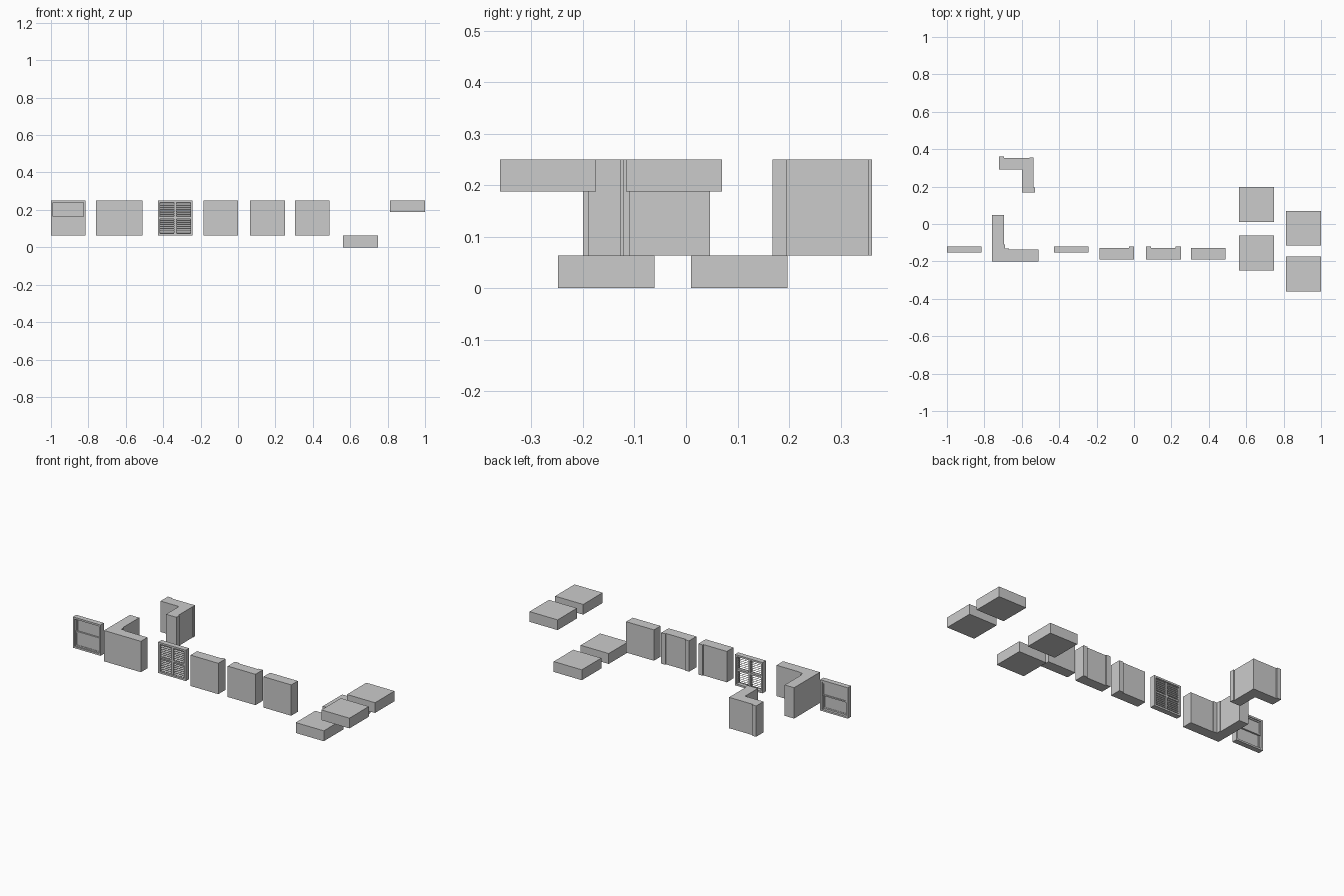
import bpy, bmesh
from mathutils import Matrix, Vector
from math import radians

if "Cube" in bpy.data.objects:
    bpy.data.objects.remove(bpy.data.objects["Cube"])

Z0, Z1 = 0.063, 0.25      # storey bottom and top
TRIM = 0.028              # width of the pilaster strips


def finish(name, bm):
    bmesh.ops.recalc_face_normals(bm, faces=bm.faces)
    me = bpy.data.meshes.new(name)
    bm.to_mesh(me)
    bm.free()
    ob = bpy.data.objects.new(name, me)
    bpy.context.collection.objects.link(ob)
    return ob


def add_box(bm, x0, x1, y0, y1, z0, z1, tilt=0):
    m = (Matrix.Translation(((x0 + x1) / 2, (y0 + y1) / 2, (z0 + z1) / 2))
         @ Matrix.Rotation(tilt, 4, 'X')
         @ Matrix.Diagonal((x1 - x0, y1 - y0, z1 - z0, 1)))
    bmesh.ops.create_cube(bm, size=1, matrix=m)


def box(name, *dims):
    bm = bmesh.new()
    add_box(bm, *dims)
    return finish(name, bm)


def prism(name, outline):
    """Extrude a plan outline over the storey height."""
    bm = bmesh.new()
    f = bm.faces.new([bm.verts.new((x, y, Z0)) for x, y in outline])
    r = bmesh.ops.extrude_face_region(bm, geom=[f])
    verts = [v for v in r['geom'] if isinstance(v, bmesh.types.BMVert)]
    bmesh.ops.translate(bm, verts=verts, vec=Vector((0, 0, Z1 - Z0)))
    return finish(name, bm)


def wall(name, x0, left, right):
    """Straight wall, with optional pilaster strips on its back."""
    x1, y0, y1, yt = x0 + 0.186, -0.190, -0.127, -0.120
    pts = [(x0, y0), (x1, y0)]
    pts += [(x1, yt), (x1 - TRIM, yt), (x1 - TRIM, y1)] if right else [(x1, y1)]
    pts += [(x0 + TRIM, y1), (x0 + TRIM, yt), (x0, yt)] if left else [(x0, y1)]
    prism(name, pts)


def frame(bm, x0, x1, y0, y1, z0, z1, b):
    """Rectangular frame of border b."""
    add_box(bm, x0, x0 + b, y0, y1, z0, z1)
    add_box(bm, x1 - b, x1, y0, y1, z0, z1)
    add_box(bm, x0 + b, x1 - b, y0, y1, z0, z0 + b)
    add_box(bm, x0 + b, x1 - b, y0, y1, z1 - b, z1)


# Straight walls: one strip, two strips, plain
wall("wall_one_strip", -0.185, False, True)
wall("wall_two_strips", 0.064, True, True)
wall("wall_plain", 0.304, False, False)

# Outside corner with a strip in its inner angle
a, b, t = -0.758, -0.200, 0.063
s = 0.005
prism("outer_corner_wall", [
    (a, b), (a + 0.247, b), (a + 0.247, b + t), (a + t + TRIM, b + t),
    (a + t + TRIM, b + t + s), (a + t + s, b + t + s),
    (a + t + s, b + t + TRIM), (a + t, b + t + TRIM),
    (a + t, b + 0.247), (a, b + 0.247)])

# Inside corner with strips at both ends and on the outer edge
x0, x1, y0, y1 = -0.723, -0.530, 0.168, 0.361
d, e = 0.007, 0.006
prism("inner_corner_wall", [
    (x0, y1 - 0.07), (x1 - 0.07, y1 - 0.07), (x1 - 0.07, y0),
    (x1, y0), (x1, y0 + TRIM), (x1 - d, y0 + TRIM), (x1 - d, y1 - TRIM),
    (x1 - e, y1 - TRIM), (x1 - e, y1 - e), (x1 - TRIM, y1 - e),
    (x1 - TRIM, y1 - d), (x0 + TRIM, y1 - d), (x0 + TRIM, y1), (x0, y1)])

# Sash window
bm = bmesh.new()
wx0, wx1, wy0, wy1 = -1.0, -0.815, -0.153, -0.121
zm = 0.161
frame(bm, wx0, wx1, wy0, wy1, Z0, Z1, 0.011)
frame(bm, wx0 + 0.011, wx1 - 0.011, wy0 + 0.017, wy1 - 0.005, zm - 0.006, Z1 - 0.011, 0.008)
frame(bm, wx0 + 0.011, wx1 - 0.011, wy0 + 0.007, wy0 + 0.017, Z0 + 0.011, zm + 0.004, 0.008)
add_box(bm, wx0 + 0.018, wx1 - 0.018, wy0 + 0.020, wy1 - 0.009, zm, Z1 - 0.018)
add_box(bm, wx0 + 0.018, wx1 - 0.018, wy0 + 0.010, wy0 + 0.015, Z0 + 0.018, zm)
finish("sash_window", bm)

# Louvred shutters, two leaves of two slatted fields
bm = bmesh.new()
sx0, sx1 = -0.428, -0.243
frame(bm, sx0, sx1, wy0, wy1, Z0, Z1, 0.011)
mx, mz = (sx0 + sx1) / 2, (Z0 + Z1) / 2
ya, yb = wy0 + 0.006, wy1 - 0.006
add_box(bm, mx - 0.006, mx + 0.006, ya, yb, Z0 + 0.011, Z1 - 0.011)
for xa, xb in ((sx0 + 0.011, mx - 0.006), (mx + 0.006, sx1 - 0.011)):
    add_box(bm, xa, xb, ya, yb, mz - 0.005, mz + 0.005)
    for za, zb in ((Z0 + 0.011, mz - 0.005), (mz + 0.005, Z1 - 0.011)):
        n = 7
        for i in range(n):
            z = za + (zb - za) * (i + 0.5) / n
            add_box(bm, xa, xb, ya + 0.003, yb - 0.003, z - 0.0015, z + 0.0015, radians(30))
finish("louvred_shutters", bm)

# Floor slabs and ceiling slabs
for i, y in enumerate((-0.248, 0.010)):
    box(f"base_slab_{i + 1}", 0.561, 0.749, y, y + 0.187, 0, Z0)
for i, y in enumerate((-0.361, -0.116)):
    box(f"top_slab_{i + 1}", 0.812, 1.0, y, y + 0.186, 0.188, Z1)
